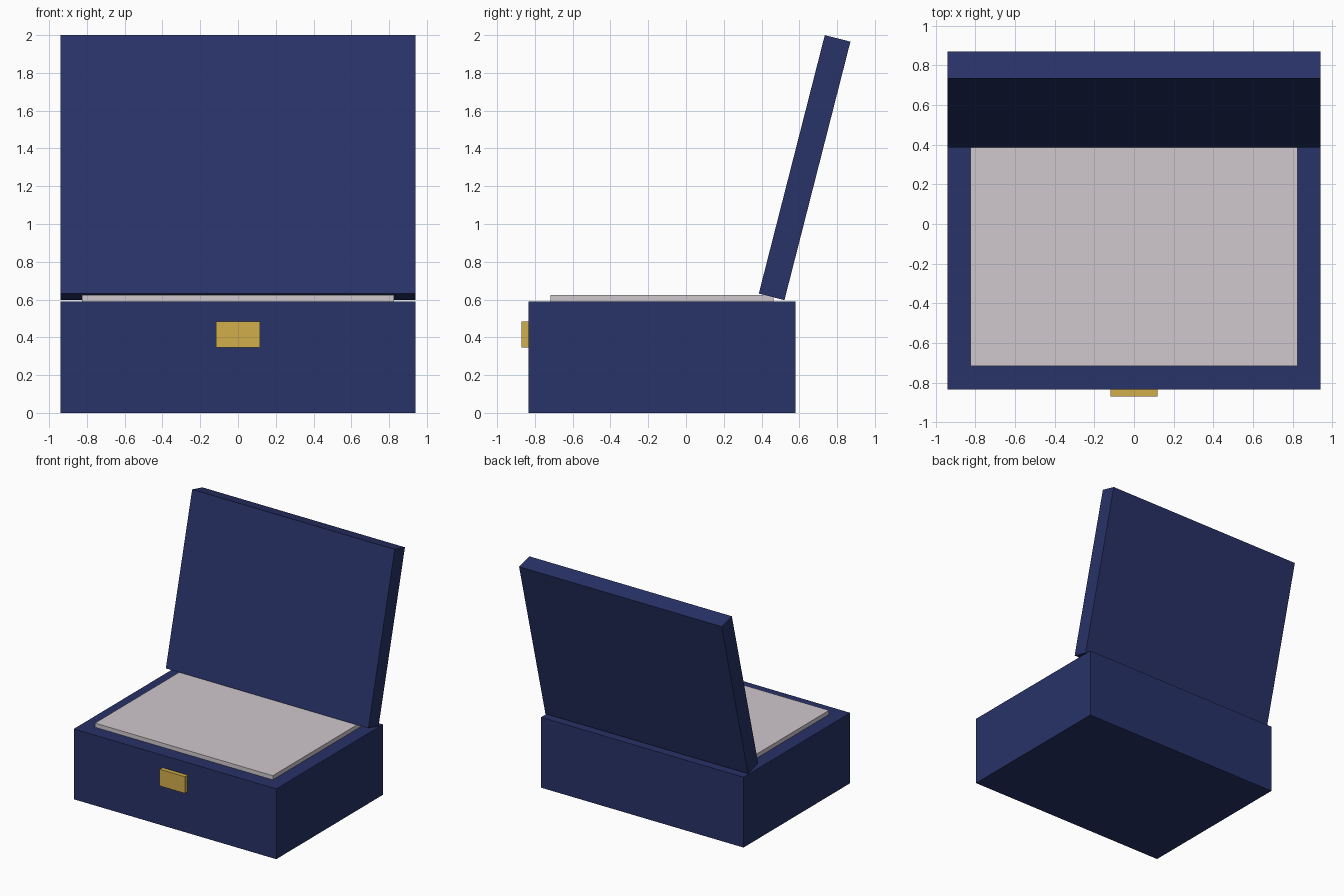
import bpy

if "Cube" in bpy.data.objects:
    bpy.data.objects.remove(bpy.data.objects["Cube"])


def material(name, rgb):
    mat = bpy.data.materials.new(name)
    mat.diffuse_color = (*rgb, 1)
    mat.use_nodes = True
    mat.node_tree.nodes["Principled BSDF"].inputs["Base Color"].default_value = mat.diffuse_color
    return mat


def box(name, center, size, mat, tilt=0.0):
    bpy.ops.mesh.primitive_cube_add(size=1, location=center, rotation=(tilt, 0, 0))
    obj = bpy.context.object
    obj.name = name
    obj.scale = size
    obj.data.materials.append(mat)
    return obj


navy = material("navy", (0.021, 0.032, 0.138))
lining = material("pale_lining", (0.63, 0.58, 0.62))
gold = material("gold", (0.65, 0.43, 0.07))

WIDTH, DEPTH = 1.88, 1.415
MID_Y = -0.1275

# Box body
box("box_body", (0, MID_Y, 0.295), (WIDTH, DEPTH, 0.59), navy)

# Padded lining, slightly raised above the rim
box("lining_pad", (0, MID_Y, 0.60), (1.65, 1.18, 0.05), lining)

# Open lid leaning back
box("lid", (0, 0.628, 1.2985), (WIDTH, 0.14, 1.412), navy, tilt=-0.25)

# Clasp on the front
box("clasp", (0, -0.85, 0.415), (0.235, 0.04, 0.14), gold)
